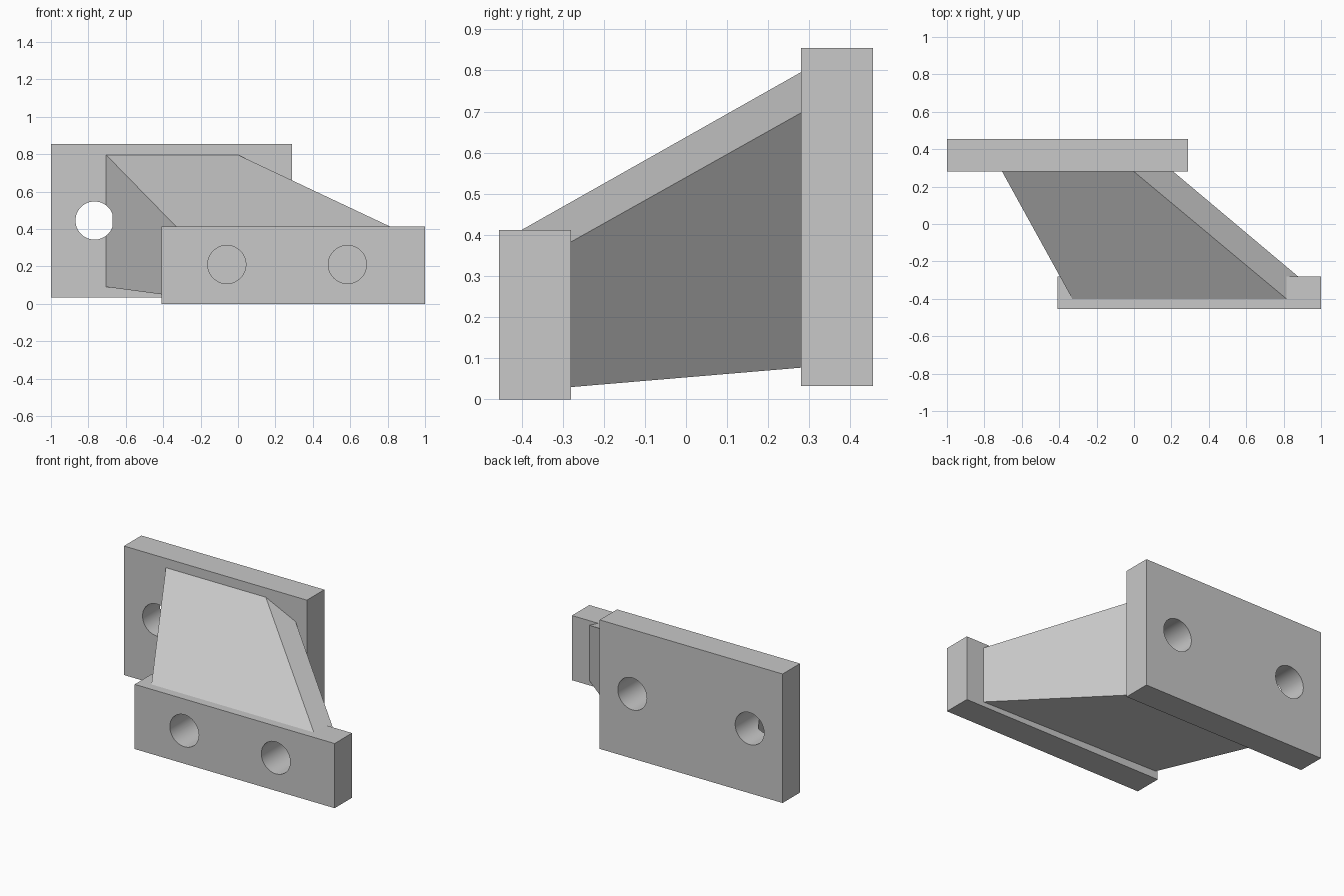
import bpy, bmesh, math
from mathutils import Matrix

old = bpy.data.objects.get("Cube")
if old:
    bpy.data.objects.remove(old, do_unlink=True)

grey = bpy.data.materials.new("plain_grey")
grey.use_nodes = True
colour = (0.58, 0.58, 0.58, 1)
grey.diffuse_color = colour
grey.node_tree.nodes["Principled BSDF"].inputs["Base Color"].default_value = colour


def make_object(name, bm):
    bmesh.ops.recalc_face_normals(bm, faces=bm.faces)
    mesh = bpy.data.meshes.new(name)
    bm.to_mesh(mesh)
    bm.free()
    mesh.materials.append(grey)
    obj = bpy.data.objects.new(name, mesh)
    bpy.context.collection.objects.link(obj)
    return obj


def box(name, low, high):
    bm = bmesh.new()
    bmesh.ops.create_cube(bm, size=1)
    for v in bm.verts:
        v.co = [(a + b) / 2 + c * (b - a) for a, b, c in zip(low, high, v.co)]
    return make_object(name, bm)


def drill(name, xs, y0, y1, z, radius=0.102):
    """Cutter made of parallel cylinders running along y."""
    bm = bmesh.new()
    for x in xs:
        place = Matrix.Translation((x, (y0 + y1) / 2, z)) @ Matrix.Rotation(math.pi / 2, 4, "X")
        bmesh.ops.create_cone(bm, cap_ends=True, segments=64, radius1=radius,
                              radius2=radius, depth=y1 - y0, matrix=place)
    obj = make_object(name, bm)
    obj.hide_render = True
    return obj


def loft(name, ring_a, ring_b):
    bm = bmesh.new()
    a = [bm.verts.new(p) for p in ring_a]
    b = [bm.verts.new(p) for p in ring_b]
    bm.faces.new(a)
    bm.faces.new(b[::-1])
    for i in range(len(a)):
        j = (i + 1) % len(a)
        bm.faces.new((a[i], b[i], b[j], a[j]))
    return make_object(name, bm)


# Two mounting plates
front_plate = box("front_plate", (-0.41, -0.455, 0), (1, -0.28, 0.412))
back_plate = box("back_plate", (-1, 0.28, 0.033), (0.29, 0.455, 0.855))

# Slanted block joining them, with a bevelled top corner
back_ring = [(-0.705, 0.28, 0.09), (-0.705, 0.28, 0.796), (0, 0.28, 0.796),
             (0.21, 0.28, 0.697), (0.21, 0.28, 0.077)]
front_ring = [(-0.352, -0.36, 0.043), (-0.33, -0.4, 0.412), (0.815, -0.4, 0.412),
              (0.972, -0.36, 0.338), (0.972, -0.36, 0.023)]
bridge = loft("slanted_bridge", back_ring, front_ring)

# Bolt holes, sunk slightly into the bridge
front_drill = drill("front_drill", (-0.06, 0.585), -0.6, -0.216, 0.21)
back_drill = drill("back_drill", (-0.767, 0.06), 0.216, 0.6, 0.445)

for part, cutters in ((front_plate, [front_drill]), (back_plate, [back_drill]),
                      (bridge, [front_drill, back_drill])):
    for cutter in cutters:
        mod = part.modifiers.new("holes", "BOOLEAN")
        mod.operation = "DIFFERENCE"
        mod.solver = "EXACT"
        mod.object = cutter
    bpy.context.view_layer.update()
    graph = bpy.context.evaluated_depsgraph_get()
    mesh = bpy.data.meshes.new_from_object(part.evaluated_get(graph))
    part.modifiers.clear()
    part.data = mesh

for cutter in (front_drill, back_drill):
    bpy.data.objects.remove(cutter, do_unlink=True)

# Smooth hole walls, crisp edges
bpy.ops.object.select_all(action="DESELECT")
for part in (front_plate, back_plate, bridge):
    part.select_set(True)
bpy.context.view_layer.objects.active = bridge
bpy.ops.object.shade_smooth_by_angle(angle=math.radians(20))
